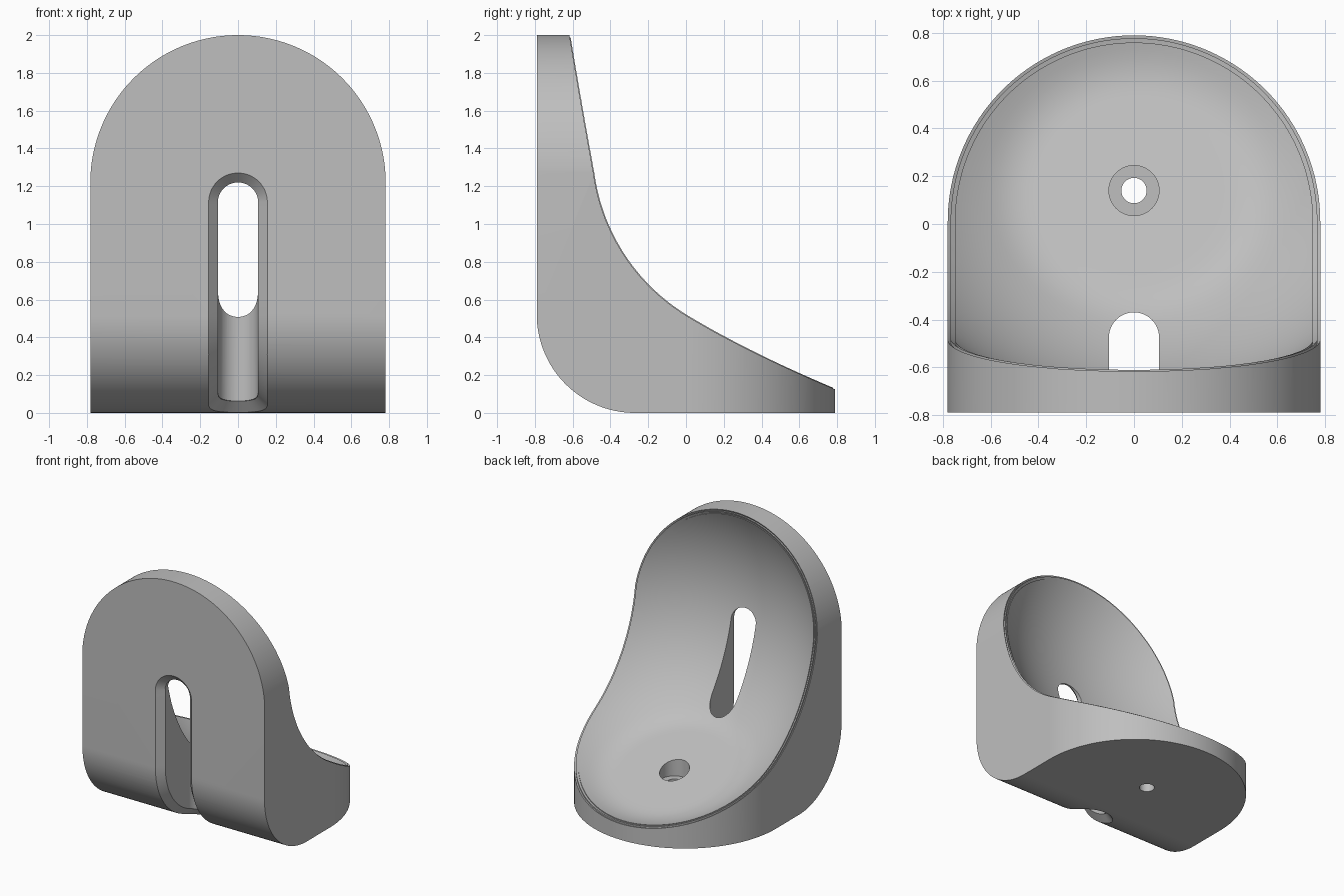
import bpy, bmesh
from math import sin, cos, pi, hypot, sqrt, atan2, radians
from mathutils import Vector

cube = bpy.data.objects.get("Cube")
if cube:
    bpy.data.objects.remove(cube, do_unlink=True)


def make(name, bm):
    bmesh.ops.recalc_face_normals(bm, faces=bm.faces[:])
    mesh = bpy.data.meshes.new(name)
    bm.to_mesh(mesh)
    bm.free()
    ob = bpy.data.objects.new(name, mesh)
    bpy.context.collection.objects.link(ob)
    return ob


def prism(name, points, depth):
    """Extrude a closed outline of 3D points by a vector."""
    bm = bmesh.new()
    face = bm.faces.new([bm.verts.new(p) for p in points])
    out = bmesh.ops.extrude_face_region(bm, geom=[face])
    verts = [v for v in out["geom"] if isinstance(v, bmesh.types.BMVert)]
    bmesh.ops.translate(bm, verts=verts, vec=Vector(depth))
    return make(name, bm)


def combine(ob, tool, operation="DIFFERENCE"):
    """Apply a boolean and remove the tool."""
    mod = ob.modifiers.new("cut", "BOOLEAN")
    mod.operation, mod.solver, mod.object = operation, "EXACT", tool
    bpy.context.view_layer.update()
    bpy.context.view_layer.objects.active = ob
    bpy.ops.object.modifier_apply(modifier=mod.name)
    bpy.data.objects.remove(tool, do_unlink=True)


def arch(radius, end, start, steps):
    """2D arch outline: straight legs and a half-round end."""
    centre = end - radius
    arc = [(radius * cos(pi * i / steps), centre + radius * sin(pi * i / steps))
           for i in range(steps + 1)]
    return [(radius, start)] + arc + [(-radius, start)]


def double_arch(name, radius, top, back, steps=96):
    """Solid that is an arch from the front and an arch from above."""
    plan = prism(name, [(x, y, -0.5) for x, y in arch(radius, back, -1.1, steps)], (0, 0, 3))
    front = [(x, -1.3, z) for x, z in arch(radius + 0.002, top, -0.7, steps)]
    combine(plan, prism("front_arch", front, (0, 2.6, 0)), "INTERSECT")
    return plan


def ball(name, radius, floor=None):
    """Sphere for the hollow; floor flattens its lowest part."""
    bm = bmesh.new()
    bmesh.ops.create_uvsphere(bm, u_segments=128, v_segments=96, radius=radius)
    if floor:
        inner, outer = 0.42, 0.62
        rise = (floor - sqrt(radius ** 2 - outer ** 2)) / (outer - inner) ** 2
        for v in bm.verts:
            r = hypot(v.co.x, v.co.y)
            if v.co.z < 0 and r < outer:
                v.co.z = -floor + rise * max(0, r - inner) ** 2
    ob = make(name, bm)
    # tip the flattened floor so it leans towards the back wall
    ob.rotation_euler.x = -atan2(0.41, 1.12)
    ob.location = (0, 0.55, 1.41)
    return ob


def drill(radius, low, high):
    ring = [(radius * cos(2 * pi * i / 64), 0.14 + radius * sin(2 * pi * i / 64), low)
            for i in range(64)]
    return prism("drill", ring, (0, 0, high - low))


# Side outline with the rounded lower front corner
BEND, CY, CZ = 0.52, -0.27, 0.52
corner = [(CY - BEND * cos(pi / 2 * i / 32), CZ - BEND * sin(pi / 2 * i / 32)) for i in range(33)]
outline = [(1, 2.3), (-0.79, 2.3)] + corner + [(1, 0)]
holder = prism("holder", [(-1, y, z) for y, z in outline], (2, 0, 0))
combine(holder, double_arch("outer_arches", 0.78, 2.0, 0.79), "INTERSECT")

# Scooped hollow with a flat sloping floor
combine(holder, ball("hollow", 1.29, 1.19))

# Rounded rim, trimmed in two narrow bands
for inset, radius in ((0.03, 1.297), (0.012, 1.308)):
    band = ball("rim_band", radius)
    combine(band, double_arch("rim_core", 0.78 - inset, 2 - inset, 0.79 - inset))
    combine(holder, band)

# Slot through the upright wall and round the bottom corner
combine(holder, double_arch("slot", 0.105, 1.22, -0.37, 32))


# Bevel around the slot, following the bent outer surface
def on_surface(s, x, lift):
    straight = 1.115 - CZ
    if s < straight:
        return (x, -0.79 - lift, 1.115 - s)
    a = (s - straight) / BEND
    return (x, CY - (BEND + lift) * cos(a), CZ - (BEND + lift) * sin(a))


length = 1.115 - CZ + BEND * radians(66.8)


def stations(r):
    ends = [pi / 2 * i / 16 for i in range(17)]
    first = [(-r * cos(a), r * sin(a) + 0.0005) for a in ends]
    middle = [(length * i / 40, r) for i in range(1, 40)]
    last = [(length + r * cos(a), r * sin(a) + 0.0005) for a in reversed(ends)]
    return first + middle + last


bm = bmesh.new()
rows = []
for (so, wo), (si, wi) in zip(stations(0.205), stations(0.103)):
    corners = [on_surface(so, -wo, 0.05), on_surface(so, wo, 0.05),
               on_surface(si, wi, -0.052), on_surface(si, -wi, -0.052)]
    rows.append([bm.verts.new(c) for c in corners])
for a, b in zip(rows, rows[1:]):
    for i in range(4):
        j = (i + 1) % 4
        bm.faces.new((a[i], a[j], b[j], b[i]))
bm.faces.new(rows[0])
bm.faces.new(rows[-1])
combine(holder, make("slot_bevel", bm))

# Screw hole with a wider recess for the head
combine(holder, drill(0.105, 0.2, 0.7))
combine(holder, drill(0.053, -0.3, 0.6))

# Material and shading
grey = bpy.data.materials.new("plain grey")
grey.use_nodes = True
colour = (0.52, 0.52, 0.52, 1)
grey.diffuse_color = colour
grey.node_tree.nodes["Principled BSDF"].inputs["Base Color"].default_value = colour
holder.data.materials.clear()
holder.data.materials.append(grey)
for poly in holder.data.polygons:
    poly.material_index = 0
bpy.ops.object.select_all(action="DESELECT")
holder.select_set(True)
bpy.context.view_layer.objects.active = holder
bpy.ops.object.shade_smooth_by_angle(angle=radians(35))
